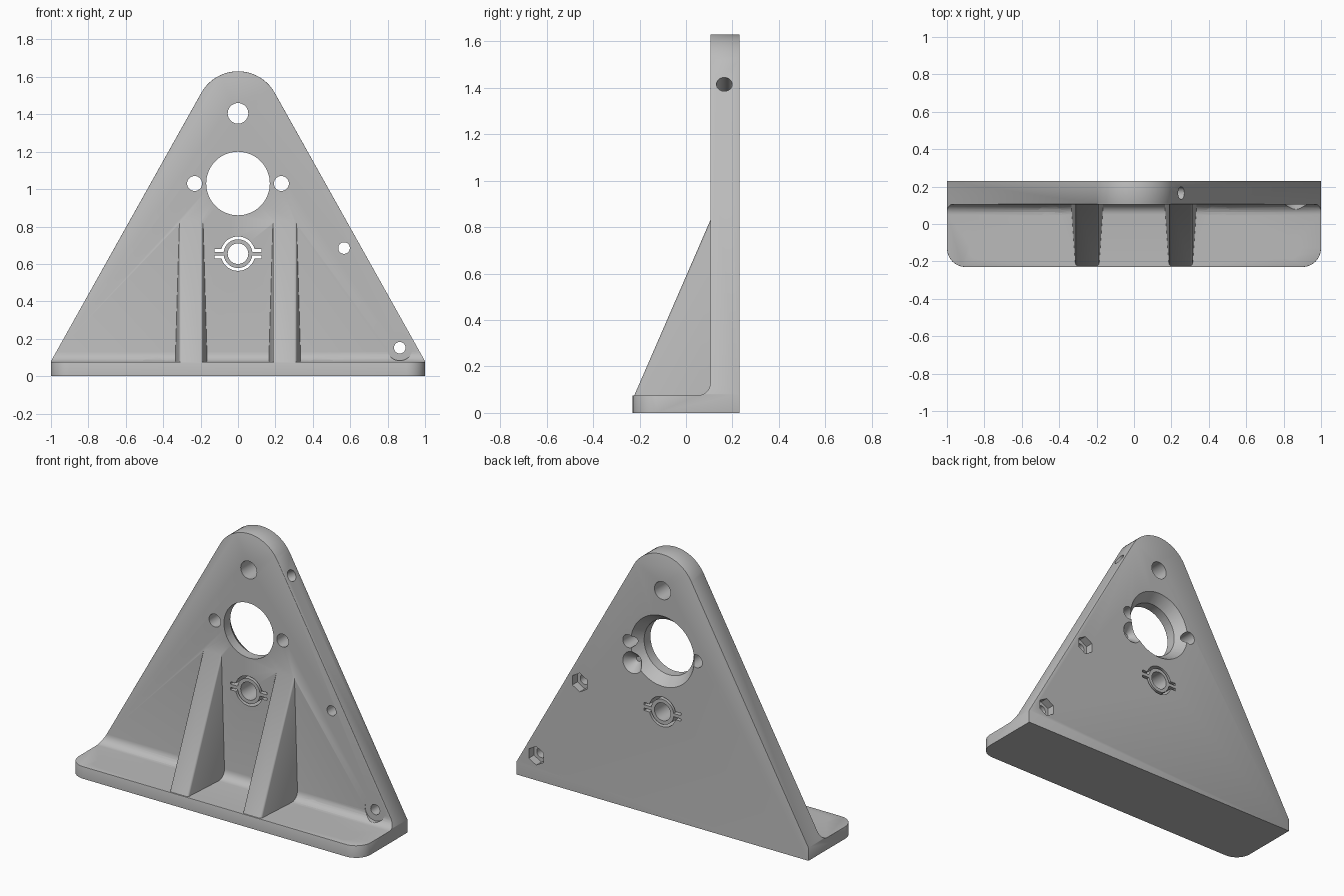
import bpy, bmesh, math
from mathutils import Vector, Matrix

cube = bpy.data.objects.get("Cube")
if cube:
    bpy.data.objects.remove(cube, do_unlink=True)

grey = bpy.data.materials.new("grey_metal")
grey.use_nodes = True
colour = (0.5, 0.5, 0.5, 1)
grey.diffuse_color = colour
grey.node_tree.nodes["Principled BSDF"].inputs["Base Color"].default_value = colour

FRONT, BACK = 0.105, 0.23      # plate faces
BASE_TOP, FILLET = 0.075, 0.055


def make_object(name, bm):
    bmesh.ops.recalc_face_normals(bm, faces=bm.faces)
    mesh = bpy.data.meshes.new(name)
    bm.to_mesh(mesh)
    bm.free()
    mesh.materials.append(grey)
    ob = bpy.data.objects.new(name, mesh)
    bpy.context.scene.collection.objects.link(ob)
    return ob


def place(axis, t, p):
    u, v = p
    return {"x": (t, u, v), "y": (u, t, v), "z": (u, v, t)}[axis]


def loft_bm(axis, rings):
    """Solid between two matching rings, each a list of (t, (u, v))."""
    bm = bmesh.new()
    a, b = [[bm.verts.new(place(axis, t, p)) for t, p in ring] for ring in rings]
    bm.faces.new(a)
    bm.faces.new(b[::-1])
    for i in range(len(a)):
        j = (i + 1) % len(a)
        bm.faces.new((a[i], b[i], b[j], a[j]))
    return bm


def prism(name, pts, axis, lo, hi):
    return make_object(name, loft_bm(axis, [[(t, p) for p in pts] for t in (lo, hi)]))


def arc(cx, cy, r, start, end, n):
    steps = [math.radians(start + (end - start) * i / n) for i in range(n + 1)]
    return [(cx + r * math.cos(a), cy + r * math.sin(a)) for a in steps]


def cone(name, start, direction, r1, r2, length, sides=40):
    d = Vector(direction).normalized()
    bm = bmesh.new()
    bmesh.ops.create_cone(bm, cap_ends=True, segments=sides, radius1=r1, radius2=r2,
                          depth=length)
    turn = d.to_track_quat("Z", "Y").to_matrix().to_4x4()
    bm.transform(Matrix.Translation(Vector(start) + d * length / 2) @ turn)
    return make_object(name, bm)


def combine(target, tool, operation):
    mod = target.modifiers.new("combine", "BOOLEAN")
    mod.operation, mod.solver, mod.object = operation, "EXACT", tool
    bpy.context.view_layer.objects.active = target
    bpy.ops.object.modifier_apply(modifier=mod.name)
    bpy.data.objects.remove(tool, do_unlink=True)


# Bracket body: L section trimmed by the front outline and the footprint
section = [(-0.4, 0), (BACK, 0), (BACK, 2), (FRONT, 2)]
section += arc(FRONT - FILLET, BASE_TOP + FILLET, FILLET, 0, -90, 6) + [(-0.4, BASE_TOP)]
bracket = prism("bracket_body", section, "x", -1.3, 1.3)

peak_z, peak_r = 1.405, 0.225
reach = Vector((1, 0.08 - peak_z))
slope = math.atan2(reach.y, reach.x) + math.acos(peak_r / reach.length)
normal = Vector((math.cos(slope), math.sin(slope)))
low = Vector((1, 0.08)) + 0.4 * Vector((normal.y, -normal.x))
tilt = math.degrees(slope)
outline = [(-low.x, low.y), (low.x, low.y)] + arc(0, peak_z, peak_r, tilt, 180 - tilt, 20)
combine(bracket, prism("outline", outline, "y", -0.6, 0.6), "INTERSECT")

corner = 0.1
footprint = [(1, 0.5), (-1, 0.5)]
footprint += arc(corner - 1, corner - 0.23, corner, 180, 270, 8)
footprint += arc(1 - corner, corner - 0.23, corner, 270, 360, 8)
combine(bracket, prism("footprint", footprint, "z", -0.6, 2.2), "INTERSECT")

# Softened outer edges
bm = bmesh.new()
bm.from_mesh(bracket.data)
bmesh.ops.remove_doubles(bm, verts=bm.verts, dist=0.0002)
bmesh.ops.dissolve_limit(bm, angle_limit=0.01, verts=bm.verts, edges=bm.edges)


def near(edge, axis, value):
    return all(abs(v.co[axis] - value) < 0.001 for v in edge.verts)


def is_outer(e):
    if len(e.link_faces) != 2 or e.calc_face_angle() < 0.6:
        return False
    zs = [v.co.z for v in e.verts]
    return ((near(e, 1, FRONT) and min(zs) > 0.12) or (near(e, 1, BACK) and max(zs) > 0.01)
            or near(e, 2, BASE_TOP))


bmesh.ops.bevel(bm, geom=[e for e in bm.edges if is_outer(e)], offset=0.007, segments=2,
                profile=0.5, affect="EDGES", clamp_overlap=True)
bm.to_mesh(bracket.data)
bm.free()

# Two drafted ribs
foot, top = Vector((-0.225, 0.07)), Vector((FRONT, 0.83))
along = (top - foot).normalized()
rib_side = [foot, top, Vector((0.16, 0.83)), Vector((0.16, 0.03)), Vector((-0.225, 0.03))]
for side in (-1, 1):
    rings = []
    for s in (-1, 1):
        ring = []
        for p in rib_side:
            depth = (p.x - foot.x) * along.y - (p.y - foot.y) * along.x
            ring.append((side * 0.25 + s * (0.063 + 0.075 * depth), p))
        rings.append(ring)
    bm = loft_bm("x", rings)
    ridge = [e for e in bm.edges if abs((e.verts[0].co - e.verts[1].co).normalized()
                                        .dot(Vector((0, along.x, along.y)))) > 0.999]
    bmesh.ops.bevel(bm, geom=ridge, offset=0.012, segments=3, profile=0.5, affect="EDGES")
    combine(bracket, make_object("rib", bm), "UNION")


def cut(tool):
    combine(bracket, tool, "DIFFERENCE")


def plate_hole(x, z, r, lo=0.0, hi=0.4, sides=40):
    pts = arc(x, z, r, 90, 450, sides)[:-1]
    cut(prism("hole_cutter", pts, "y", lo, hi))


# Through holes in the plate
plate_hole(0, peak_z, 0.055)
plate_hole(0, 1.03, 0.17, sides=64)
plate_hole(0, 0.655, 0.055)
for side in (-1, 1):
    plate_hole(side * 0.232, 1.03, 0.04)

# Flared rear mouth of the large hole, and the conical pocket beside it
cut(cone("flare_cutter", (0, BACK + 0.01, 1.03), (0, -1, 0), 0.225, 0.165, 0.08, 64))
cut(cone("pocket_cutter", (0.205, BACK + 0.01, 0.905), (0, -1, 0), 0.075, 0.015, 0.07))

# Clip slots around the lower hole
for up in (-1, 1):
    r_out, r_in, z_out, z_in, tail = 0.092, 0.077, 0.025, 0.010, 0.126
    a_out, a_in = [math.degrees(math.asin(q)) for q in (z_out / r_out, z_in / r_in)]
    slot = [(tail, z_in), (tail, z_out)] + arc(0, 0, r_out, a_out, 180 - a_out, 20)
    slot += [(-tail, z_out), (-tail, z_in)] + arc(0, 0, r_in, 180 - a_in, a_in, 20)
    cut(prism("slot_cutter", [(x, 0.655 + up * z) for x, z in slot], "y", 0.0, 0.4))

# Clamp screw holes with hexagonal nut pockets behind
for x, z in ((0.567, 0.685), (0.865, 0.152)):
    plate_hole(x, z, 0.031)
    plate_hole(x, z, 0.058, BACK - 0.05, 0.4, 6)
plate_hole(0.865, 0.152, 0.069, -0.02, FRONT + 0.002)

# Drilled holes in the sloping edge
for z in (1.415, 0.96):
    x = 1 - (z - 0.08) * normal.y / normal.x
    start = Vector((x + normal.x * 0.05, 0.165, z + normal.y * 0.05))
    cut(cone("drill_cutter", start, (-normal.x, 0, -normal.y), 0.034, 0.034, 0.18, 32))

# Mounting holes in the base, inner pair with spot faces
for side in (-1, 1):
    for x, y in ((0.825, -0.13), (0.45, 0.01)):
        cut(cone("mount_cutter", (side * x, y, -0.1), (0, 0, 1), 0.057, 0.057, 0.4))
    cut(cone("spot_cutter", (side * 0.45, 0.01, BASE_TOP + 0.002), (0, 0, 1),
             0.09, 0.09, 0.2))

# Smooth shading with crisp edges
for ob in bpy.context.selected_objects:
    ob.select_set(False)
bracket.select_set(True)
bpy.context.view_layer.objects.active = bracket
bpy.ops.object.shade_smooth_by_angle(angle=math.radians(30))
